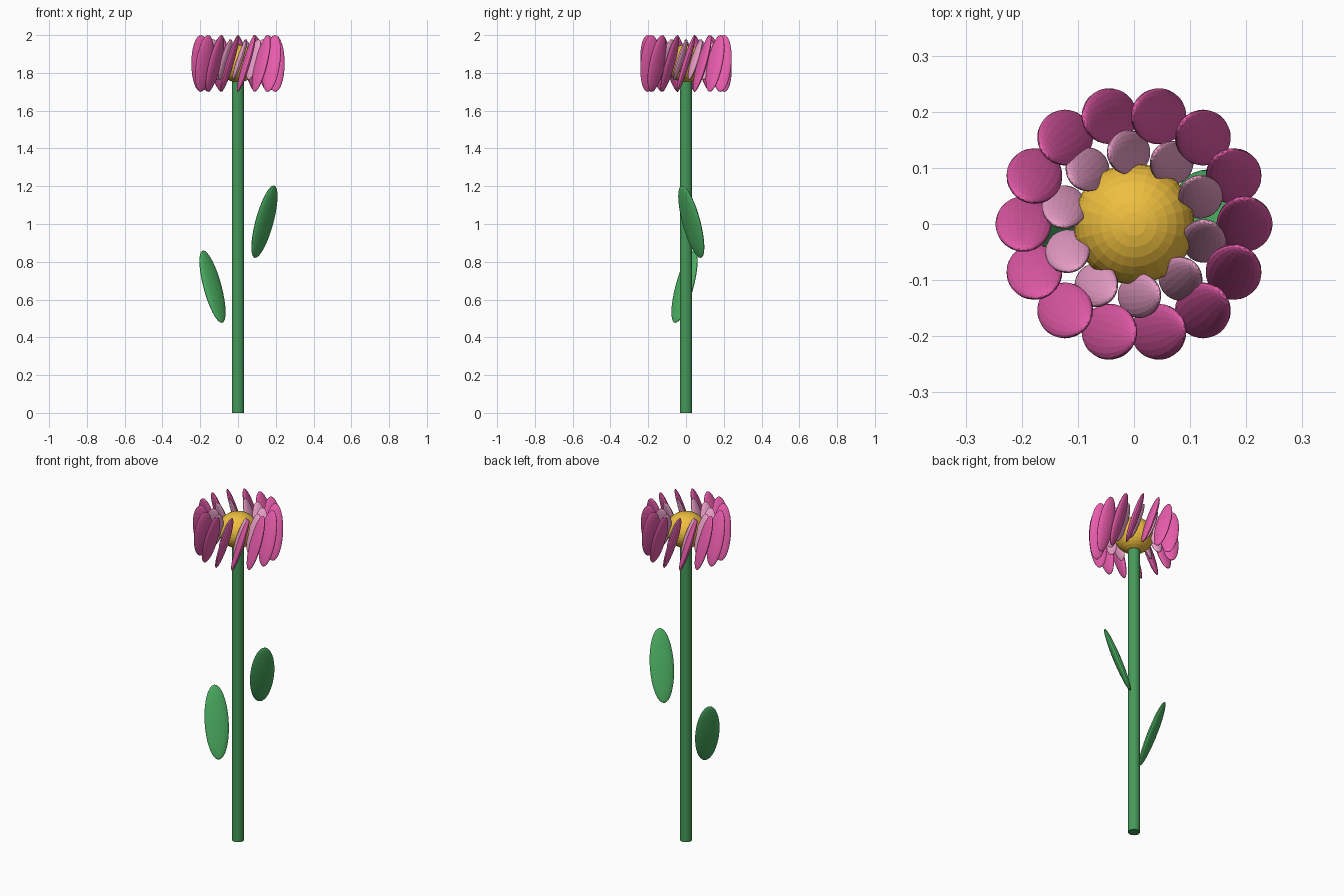
import bpy
from math import cos, sin, pi
from mathutils import Matrix, Vector

if "Cube" in bpy.data.objects:
    bpy.data.objects.remove(bpy.data.objects["Cube"])


def material(name, rgb):
    m = bpy.data.materials.new(name)
    m.diffuse_color = (*rgb, 1)
    m.use_nodes = True
    m.node_tree.nodes["Principled BSDF"].inputs["Base Color"].default_value = m.diffuse_color
    return m


PINK = material("outer_pink", (0.82, 0.11, 0.42))
PALE = material("inner_pink", (0.86, 0.36, 0.60))
GOLD = material("gold", (0.86, 0.52, 0.05))
GREEN = material("stem_green", (0.06, 0.32, 0.10))
LEAF = material("leaf_green", (0.07, 0.42, 0.12))


def ellipsoid(name, centre, radii, spin, tilt, mat, segs=20, rings=16):
    """Sphere scaled to radii, tilted about its own x axis, then spun about z."""
    bpy.ops.mesh.primitive_uv_sphere_add(segments=segs, ring_count=rings, radius=1)
    ob = bpy.context.object
    ob.name = name
    ob.data.transform(Matrix.Translation(Vector(centre))
                      @ Matrix.Rotation(spin, 4, 'Z')
                      @ Matrix.Rotation(tilt, 4, 'X')
                      @ Matrix.Diagonal((*radii, 1)))
    ob.data.materials.append(mat)
    return ob


def petal_ring(name, count, radius, z, radii, start, tilt, mat):
    """Upright flat petals around the head, each leaning sideways round the ring."""
    for i in range(count):
        a = start + 2 * pi * i / count
        ellipsoid(f"{name}_{i + 1}", (radius * cos(a), radius * sin(a), z),
                  radii, a, -tilt, mat)


# Stem
bpy.ops.mesh.primitive_cylinder_add(vertices=24, radius=0.033, depth=1.77,
                                    location=(0, 0, 0.885))
stem = bpy.context.object
stem.name = "stem"
stem.data.materials.append(GREEN)
bpy.ops.object.shade_smooth_by_angle()

# Flower head
ellipsoid("flower_centre", (0, 0, 1.85), (0.108, 0.108, 0.1), 0, 0, GOLD, 24, 16)
petal_ring("outer_petal", 14, 0.197, 1.85, (0.05, 0.018, 0.157), 0, 0.3, PINK)
petal_ring("inner_petal", 10, 0.128, 1.87, (0.04, 0.016, 0.113), 0.39, 0.32, PALE)

# Leaves, facing diagonally and leaning away from each other
ellipsoid("lower_leaf", (-0.135, -0.008, 0.668), (0.066, 0.02, 0.204), pi / 4, -0.35, LEAF)
ellipsoid("upper_leaf", (0.14, 0.028, 1.012), (0.066, 0.02, 0.204), pi / 4, 0.35, LEAF)
